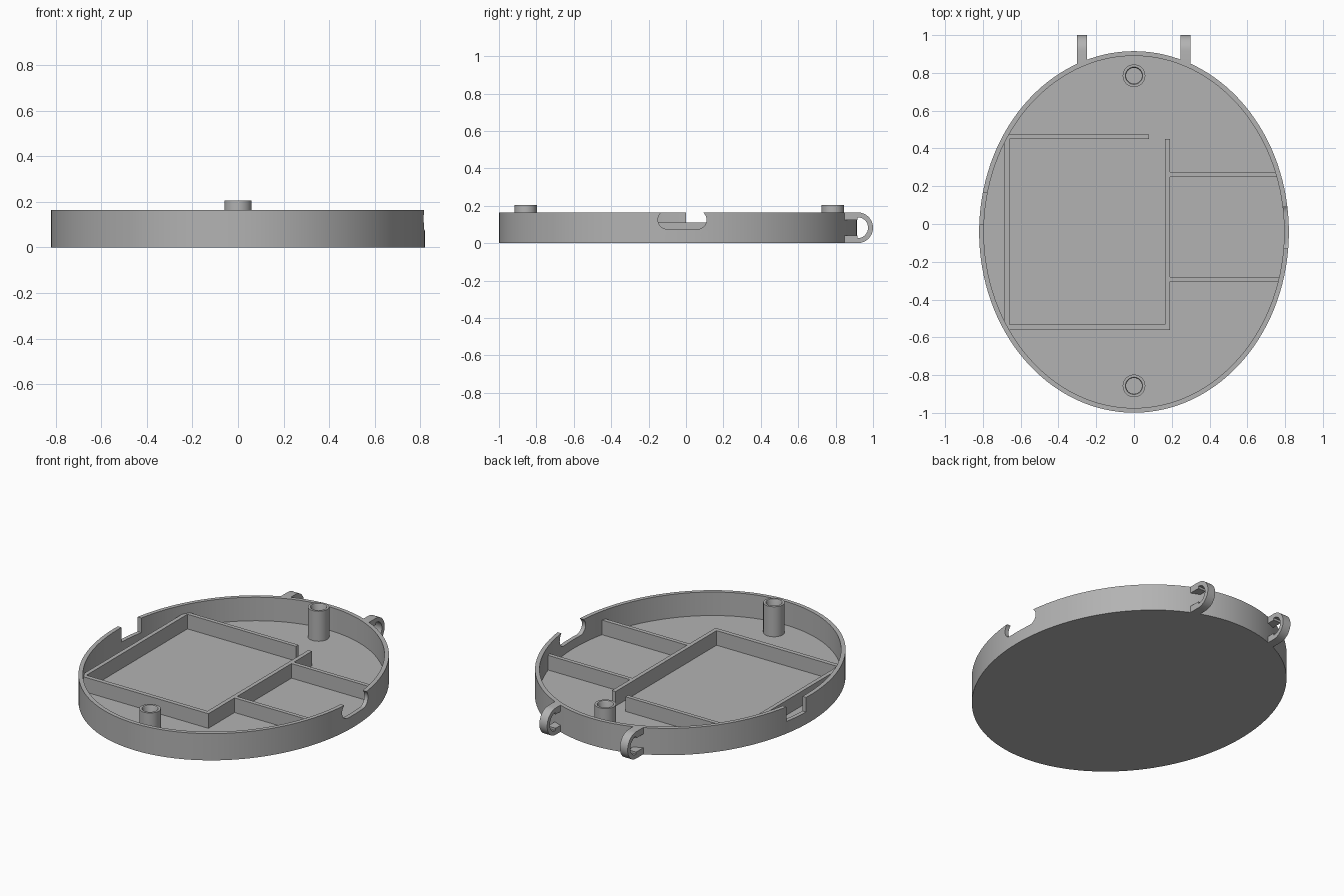
import bpy, bmesh, math

if "Cube" in bpy.data.objects:
    bpy.data.objects.remove(bpy.data.objects["Cube"])

CY, RX, RY, H = -0.042, 0.82, 0.957, 0.165   # oval centre, radii, rim height
WALL, FLOOR, RIB_TOP = 0.025, 0.02, 0.11

grey = bpy.data.materials.new("plain grey")
grey.diffuse_color = (0.45, 0.45, 0.45, 1)
grey.use_nodes = True
grey.node_tree.nodes["Principled BSDF"].inputs["Base Color"].default_value = grey.diffuse_color


def finish(bm, name):
    bmesh.ops.recalc_face_normals(bm, faces=bm.faces)
    me = bpy.data.meshes.new(name)
    bm.to_mesh(me)
    bm.free()
    me.materials.append(grey)
    ob = bpy.data.objects.new(name, me)
    bpy.context.collection.objects.link(ob)
    return ob


def smooth(ob):
    bpy.ops.object.select_all(action='DESELECT')
    bpy.context.view_layer.objects.active = ob
    ob.select_set(True)
    bpy.ops.object.shade_smooth_by_angle(angle=math.radians(30))


def lathe(name, rings, centre, n):
    """Stack of ellipse rings (rx, ry, z), capped at both ends."""
    bm = bmesh.new()
    loops = []
    for rx, ry, z in rings:
        loops.append([bm.verts.new((centre[0] + rx * math.cos(2 * math.pi * i / n),
                                    centre[1] + ry * math.sin(2 * math.pi * i / n), z))
                      for i in range(n)])
    for a, b in zip(loops, loops[1:]):
        for i in range(n):
            j = (i + 1) % n
            bm.faces.new((a[i], a[j], b[j], b[i]))
    bm.faces.new(loops[0])
    bm.faces.new(loops[-1])
    return finish(bm, name)


def box(name, x0, x1, y0, y1, z0, z1):
    bm = bmesh.new()
    bmesh.ops.create_cube(bm, size=1)
    for v in bm.verts:
        v.co = (x0 if v.co.x < 0 else x1, y0 if v.co.y < 0 else y1, z0 if v.co.z < 0 else z1)
    return finish(bm, name)


def extrude_x(name, profile, x0, x1):
    """Prism along x from a (y, z) outline."""
    bm = bmesh.new()
    face = bm.faces.new([bm.verts.new((x0, y, z)) for y, z in profile])
    new = bmesh.ops.extrude_face_region(bm, geom=[face])["geom"]
    bmesh.ops.translate(bm, vec=(x1 - x0, 0, 0),
                        verts=[g for g in new if isinstance(g, bmesh.types.BMVert)])
    return finish(bm, name)


def arc(cy, cz, r, a0, a1, n=16):
    return [(cy + r * math.cos(math.radians(a0 + (a1 - a0) * i / n)),
             cz + r * math.sin(math.radians(a0 + (a1 - a0) * i / n))) for i in range(n + 1)]


# Oval tray with raised rim
tray = lathe("tray", [(RX, RY, 0), (RX, RY, H), (RX - WALL, RY - WALL, H),
                      (RX - WALL, RY - WALL, FLOOR)], (0, CY), 128)

# Rounded slot in the right rim, square notch in the left rim
slot = extrude_x("slot_cutter", arc(0.06, 0.125, 0.05, -90, 90) + arc(-0.10, 0.125, 0.05, 90, 270),
                 0.77, 0.9)
notch = box("notch_cutter", -0.9, -0.765, 0.0, 0.165, 0.075, 0.3)
for cutter in (slot, notch):
    cutter.hide_render = True
    cutter.hide_set(True)
    mod = tray.modifiers.new("cut", 'BOOLEAN')
    mod.operation = 'DIFFERENCE'
    mod.solver = 'EXACT'
    mod.object = cutter
bpy.context.view_layer.objects.active = tray
for mod in list(tray.modifiers):
    bpy.ops.object.modifier_apply(modifier=mod.name)
for cutter in (slot, notch):
    bpy.data.objects.remove(cutter)
smooth(tray)

# Low ribs dividing the floor
for name, x0, x1, y0, y1 in [
        ("rib_back", -0.675, 0.08, 0.45, 0.475),
        ("rib_left", -0.685, -0.66, -0.555, 0.45),
        ("rib_front", -0.685, 0.19, -0.56, -0.533),
        ("rib_middle", 0.165, 0.19, -0.533, 0.45),
        ("rib_right_back", 0.19, 0.765, 0.25, 0.275),
        ("rib_right_front", 0.19, 0.775, -0.305, -0.28)]:
    box(name, x0, x1, y0, y1, FLOOR - 0.01, RIB_TOP)

# Hollow screw posts
for name, y in (("post_back", 0.785), ("post_front", -0.857)):
    smooth(lathe(name, [(0.06, 0.06, FLOOR - 0.01), (0.06, 0.06, 0.205), (0.046, 0.046, 0.205),
                        (0.042, 0.042, 0.198), (0.042, 0.042, FLOOR + 0.002)], (0, y), 32))

# Hinge loops at the back
loop = ([(0.845, 0)] + arc(0.9175, 0.0825, 0.0825, -90, 90) + [(0.845, H), (0.845, 0.125), (0.9175, 0.125)]
        + arc(0.9175, 0.0825, 0.056, 90, -90) + [(0.9175, 0.04), (0.845, 0.04)])
for name, x0 in (("hinge_left", -0.302), ("hinge_right", 0.247)):
    smooth(extrude_x(name, loop, x0, x0 + 0.053))
